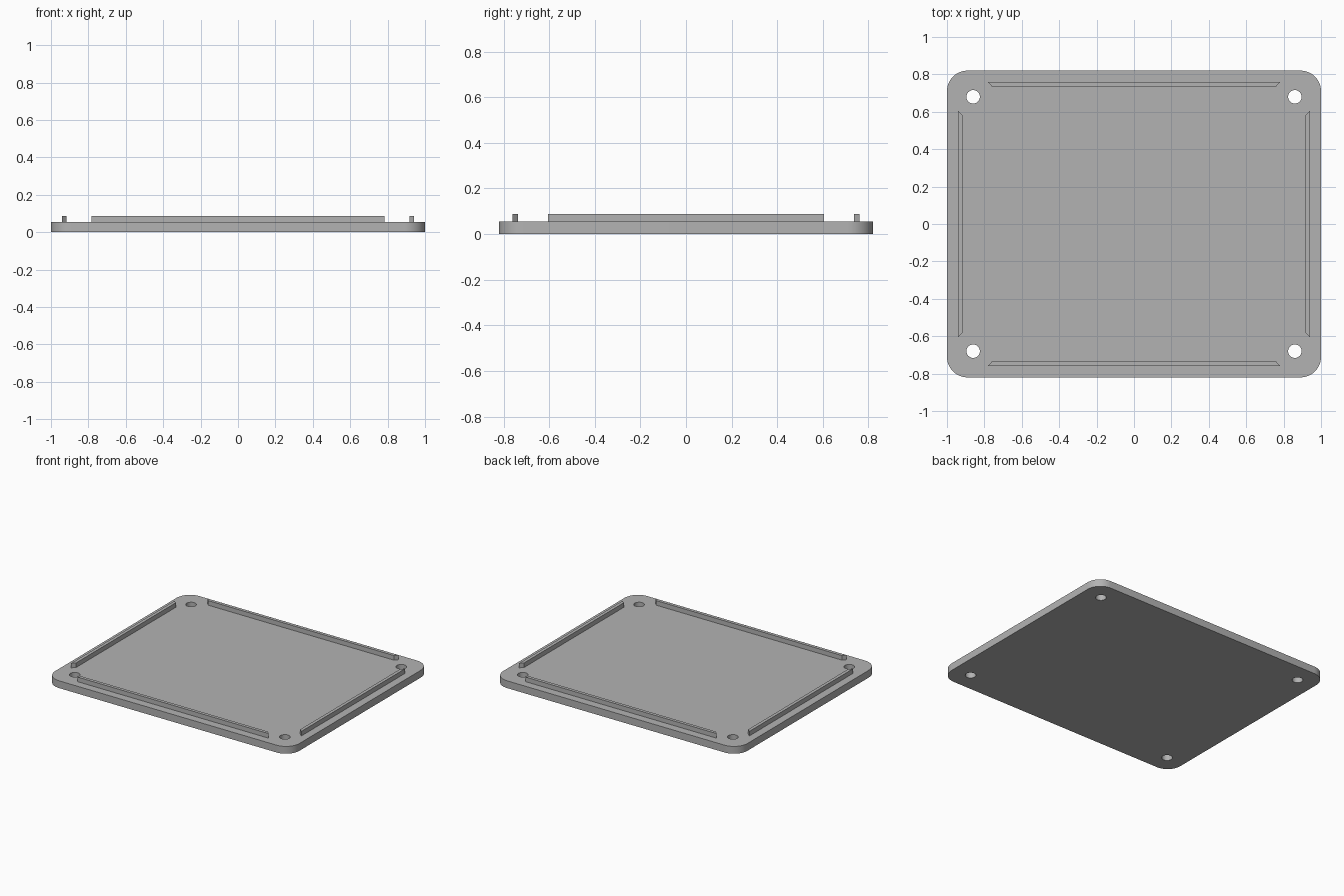
import bpy
import bmesh
from math import cos, sin, pi, radians

if "Cube" in bpy.data.objects:
    bpy.data.objects.remove(bpy.data.objects["Cube"], do_unlink=True)

HALF_X, HALF_Y = 1.0, 0.82
PLATE_TOP, RIB_TOP = 0.054, 0.088
CORNER_RADIUS = 0.11
HOLE_X, HOLE_Y, HOLE_RADIUS = 0.86, 0.68, 0.036
RIB_WIDTH = 0.024

grey = bpy.data.materials.new("plain grey")
grey.use_nodes = True
colour = (0.45, 0.45, 0.45, 1)
grey.diffuse_color = colour
grey.node_tree.nodes["Principled BSDF"].inputs["Base Color"].default_value = colour


def arc(cx, cy, radius, start, sweep, steps):
    """Points along a circular arc, both ends included."""
    angles = [start + sweep * i / steps for i in range(steps + 1)]
    return [(cx + radius * cos(a), cy + radius * sin(a)) for a in angles]


def prism(name, outline, z0, z1, holes=()):
    """Fill an outline, leaving holes open, and extrude it upwards."""
    bm = bmesh.new()
    edges = []
    for loop in [outline, *holes]:
        verts = [bm.verts.new((x, y, z0)) for x, y in loop]
        edges += [bm.edges.new((v, verts[i - 1])) for i, v in enumerate(verts)]
    bmesh.ops.triangle_fill(bm, use_beauty=True, edges=edges)
    result = bmesh.ops.extrude_face_region(bm, geom=bm.faces[:], use_keep_orig=True)
    top = [g for g in result["geom"] if isinstance(g, bmesh.types.BMVert)]
    bmesh.ops.translate(bm, verts=top, vec=(0, 0, z1 - z0))
    bmesh.ops.recalc_face_normals(bm, faces=bm.faces[:])
    mesh = bpy.data.meshes.new(name)
    bm.to_mesh(mesh)
    bm.free()
    mesh.materials.append(grey)
    obj = bpy.data.objects.new(name, mesh)
    bpy.context.collection.objects.link(obj)
    return obj


def rib(name, outer, half_length, turn):
    """Raised strip with mitred ends, its longer edge facing outwards."""
    inner, short = outer - RIB_WIDTH, half_length - RIB_WIDTH * 0.9
    points = [(-half_length, outer), (half_length, outer), (short, inner), (-short, inner)]
    c, s = cos(turn), sin(turn)
    prism(name, [(x * c - y * s, x * s + y * c) for x, y in points], PLATE_TOP, RIB_TOP)


# Base plate with rounded corners and four screw holes
outline, holes = [], []
for i, (sx, sy) in enumerate([(1, 1), (-1, 1), (-1, -1), (1, -1)]):
    outline += arc(sx * (HALF_X - CORNER_RADIUS), sy * (HALF_Y - CORNER_RADIUS),
                   CORNER_RADIUS, i * pi / 2, pi / 2, 12)
    holes.append(arc(sx * HOLE_X, sy * HOLE_Y, HOLE_RADIUS, 0, 2 * pi, 32)[:-1])
plate = prism("base_plate", outline, 0, PLATE_TOP, holes)
bpy.ops.object.select_all(action="DESELECT")
plate.select_set(True)
bpy.context.view_layer.objects.active = plate
bpy.ops.object.shade_smooth_by_angle(angle=radians(30))

# Locating ribs along the four edges
rib("back_rib", 0.76, 0.782, 0)
rib("left_rib", 0.942, 0.605, -pi / 2)
rib("front_rib", 0.76, 0.782, pi)
rib("right_rib", 0.942, 0.605, pi / 2)
